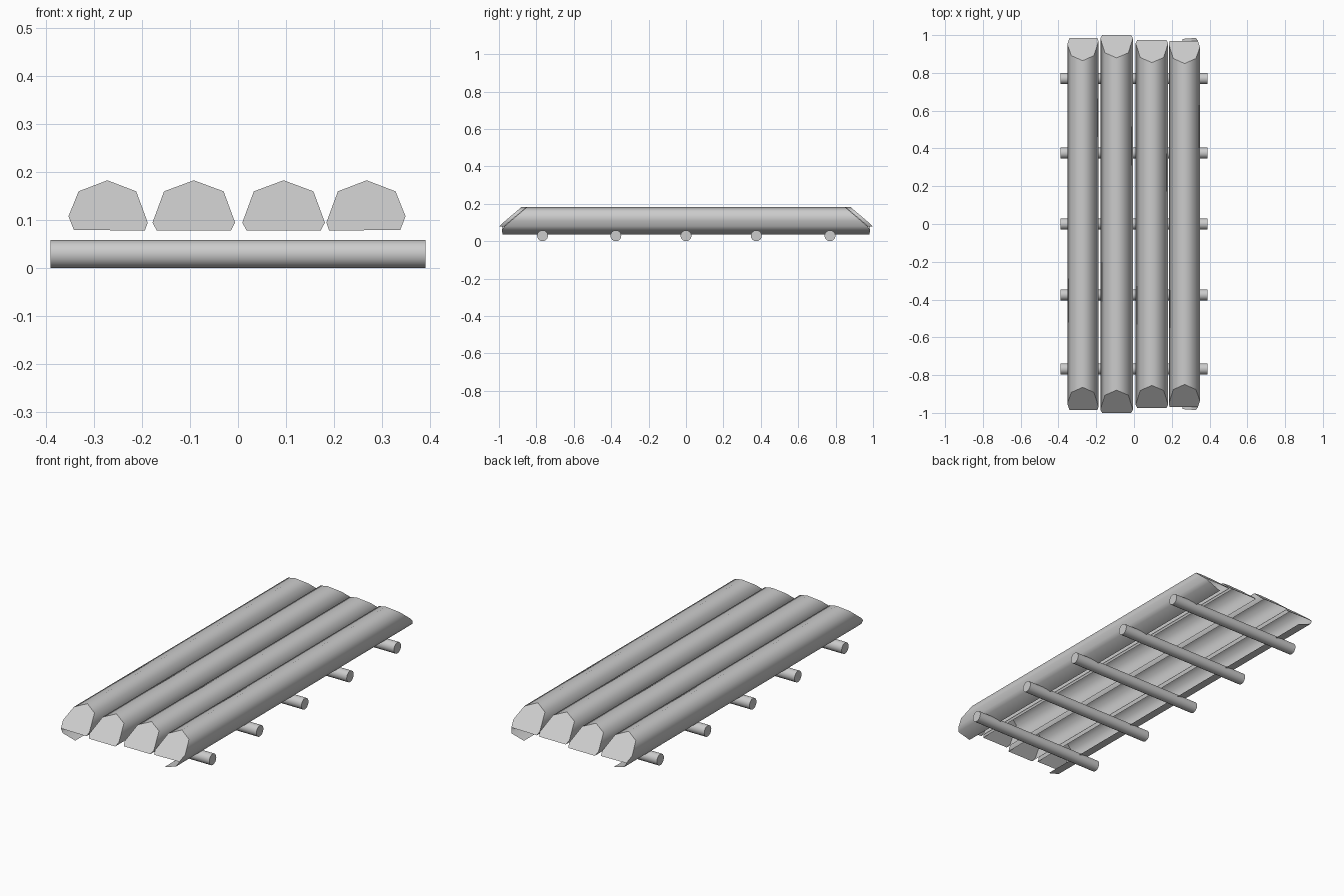
import bpy, bmesh, math

if "Cube" in bpy.data.objects:
    bpy.data.objects.remove(bpy.data.objects["Cube"])

SLANT = 1.17   # how far the end slope runs back per unit of height
BASE = 0.08    # height where the sloped end face stops


def finish(bm, name):
    me = bpy.data.meshes.new(name)
    bm.to_mesh(me)
    bm.free()
    ob = bpy.data.objects.new(name, me)
    bpy.context.collection.objects.link(ob)
    return ob


def half_log(name, cx, half_len, profile, skirt=()):
    """Open-bottomed log: profile is (dx, z); skirt is (dx, z, y_end) on the outer side."""
    bm = bmesh.new()
    pts = [(cx + x, z, half_len - (z - BASE) * SLANT) for x, z in profile]
    pts[0] = (pts[0][0], pts[0][1], half_len)
    pts[-1] = (pts[-1][0], pts[-1][1], half_len)
    outline = [(cx + x, z, y) for x, z, y in skirt] + pts

    # smooth curved skin
    rows = [(bm.verts.new((x, -y, z)), bm.verts.new((x, y, z))) for x, z, y in outline]
    rising = outline[0][0] < outline[-1][0]
    for a, b in zip(rows, rows[1:]):
        quad = (a[0], b[0], b[1], a[1])
        f = bm.faces.new(quad if rising else quad[::-1])
        f.smooth = True

    # flat sloped end faces
    for s in (-1, 1):
        cap = [bm.verts.new((x, s * y, z)) for x, z, y in pts]
        f = bm.faces.new(cap)
        f.normal_update()
        if f.normal.y * s < 0:
            f.normal_flip()
    return finish(bm, name)


# inner logs
inner = [(-0.077, 0.078), (-0.086, 0.095), (-0.062, 0.16), (0, 0.183),
         (0.062, 0.16), (0.086, 0.095), (0.077, 0.078)]
half_log("inner_log_left", -0.092, 1.0, inner)
half_log("inner_log_right", 0.095, 0.975, inner)

# outer logs, whose skin wraps round under the raft
outer = [(-0.07, BASE), (-0.081, 0.108), (-0.06, 0.16), (0, 0.183),
         (0.06, 0.16), (0.084, 0.095), (0.078, 0.078)]
wrap = [(0.01, 0.035, 0.98), (-0.06, 0.058, 0.985)]
half_log("outer_log_left", -0.272, 0.985, outer, wrap)
half_log("outer_log_right", 0.268, 0.97, [(-x, z) for x, z in outer],
         [(-x, z, y) for x, z, y in wrap])

# cross poles underneath
for i, y in enumerate((-0.767, -0.375, 0.0, 0.376, 0.77)):
    bpy.ops.mesh.primitive_cylinder_add(vertices=16, radius=0.0293, depth=0.78,
                                        location=(0, y, 0.0293),
                                        rotation=(0, math.pi / 2, 0))
    pole = bpy.context.object
    pole.name = f"cross_pole_{i + 1}"
    bpy.ops.object.shade_smooth_by_angle(angle=math.radians(40))
